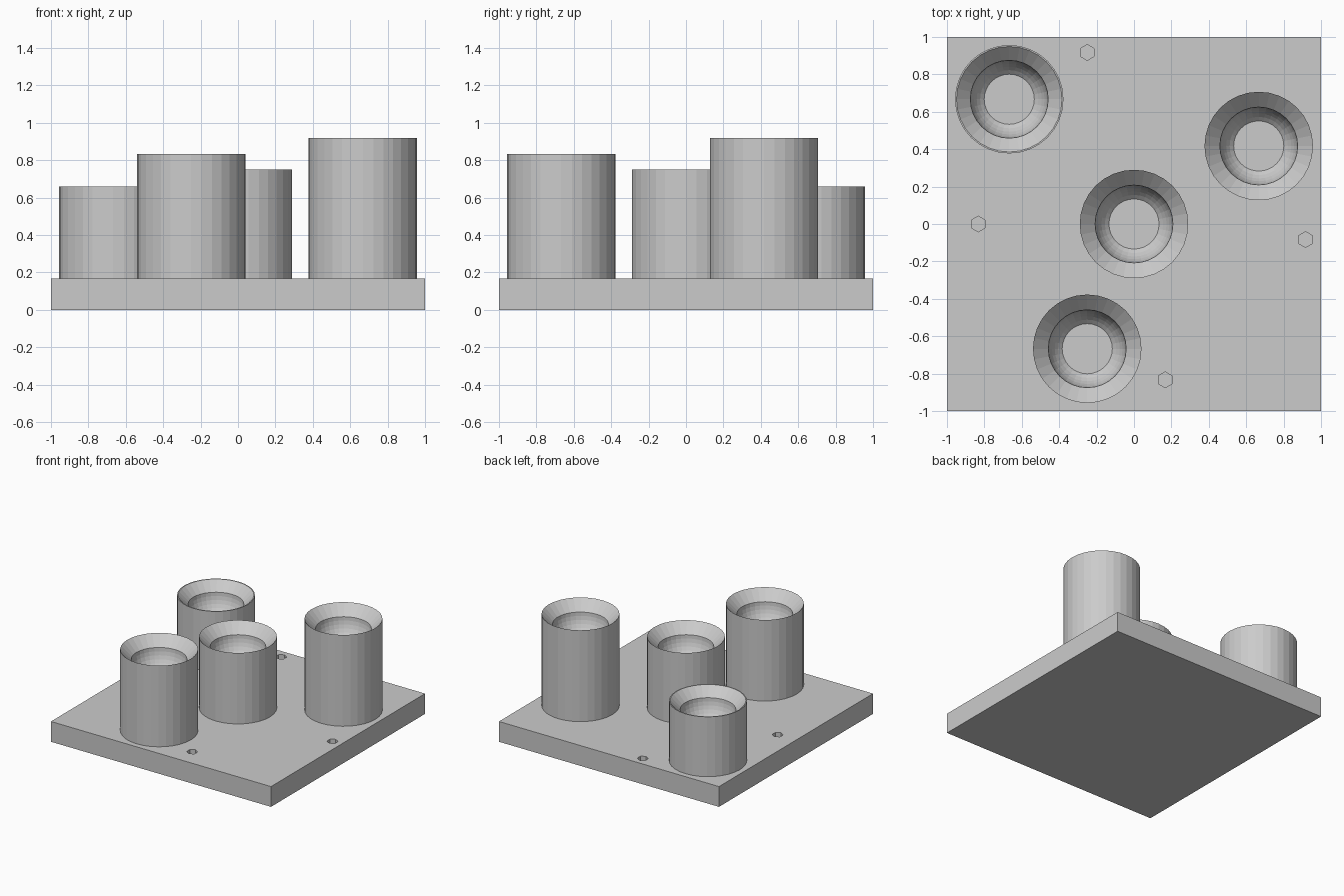
import bpy, bmesh
from math import sin, cos, pi, sqrt, atan2

if "Cube" in bpy.data.objects:
    bpy.data.objects.remove(bpy.data.objects["Cube"])

PLATE = 1 / 6          # plate thickness
R_OUT, R_IN, R_FLOOR = 0.29, 0.208, 0.134


def lathe(name, profile, x, y, sides=32):
    """Revolve (radius, z) points and cap both ends."""
    bm = bmesh.new()
    rings = [[bm.verts.new((r * sin(2 * pi * i / sides), r * cos(2 * pi * i / sides), z))
              for i in range(sides)] for r, z in profile]
    for a, b in zip(rings, rings[1:]):
        for i in range(sides):
            j = (i + 1) % sides
            bm.faces.new((a[i], a[j], b[j], b[i]))
    bm.faces.new(rings[0])
    bm.faces.new(rings[-1])
    bmesh.ops.recalc_face_normals(bm, faces=bm.faces)
    mesh = bpy.data.meshes.new(name)
    bm.to_mesh(mesh)
    bm.free()
    ob = bpy.data.objects.new(name, mesh)
    ob.location = (x, y, 0)
    bpy.context.collection.objects.link(ob)
    return ob


# Square base plate
bpy.ops.mesh.primitive_cube_add(size=1, location=(0, 0, PLATE / 2))
plate = bpy.context.object
plate.name = "base_plate"
plate.scale = (2, 2, PLATE)
bpy.ops.object.transform_apply(location=True, rotation=False, scale=True)

# Small blind hexagonal holes in the plate
for x, y in [(-0.25, 0.917), (-0.833, 0), (0.917, -0.083), (0.167, -0.833)]:
    cutter = lathe("hole_cutter", [(0.042, PLATE / 2), (0.042, PLATE + 0.05)], x, y, 6)
    cutter.hide_render = True
    cutter.hide_set(True)
    mod = plate.modifiers.new("hole", 'BOOLEAN')
    mod.operation = 'DIFFERENCE'
    mod.solver = 'EXACT'
    mod.object = cutter

# Posts with a conical lead-in and a rounded socket with a flat floor
posts = [
    ("post_short", -0.667, 0.667, 0.658, 0.282),
    ("post_centre", 0, 0, 0.75, R_OUT),
    ("post_front", -0.25, -0.667, 0.833, R_OUT),
    ("post_tall", 0.667, 0.417, 0.917, R_OUT),
]
end = atan2(sqrt(R_IN ** 2 - R_FLOOR ** 2), R_FLOOR)
for name, x, y, top, rim in posts:
    neck = top - (rim - R_IN)
    profile = [(R_OUT, PLATE), (R_OUT, top)]
    if rim < R_OUT:
        profile.append((rim, top))
    profile += [(R_IN * cos(end * k / 6), neck - R_IN * sin(end * k / 6)) for k in range(7)]
    lathe(name, profile, x, y)
